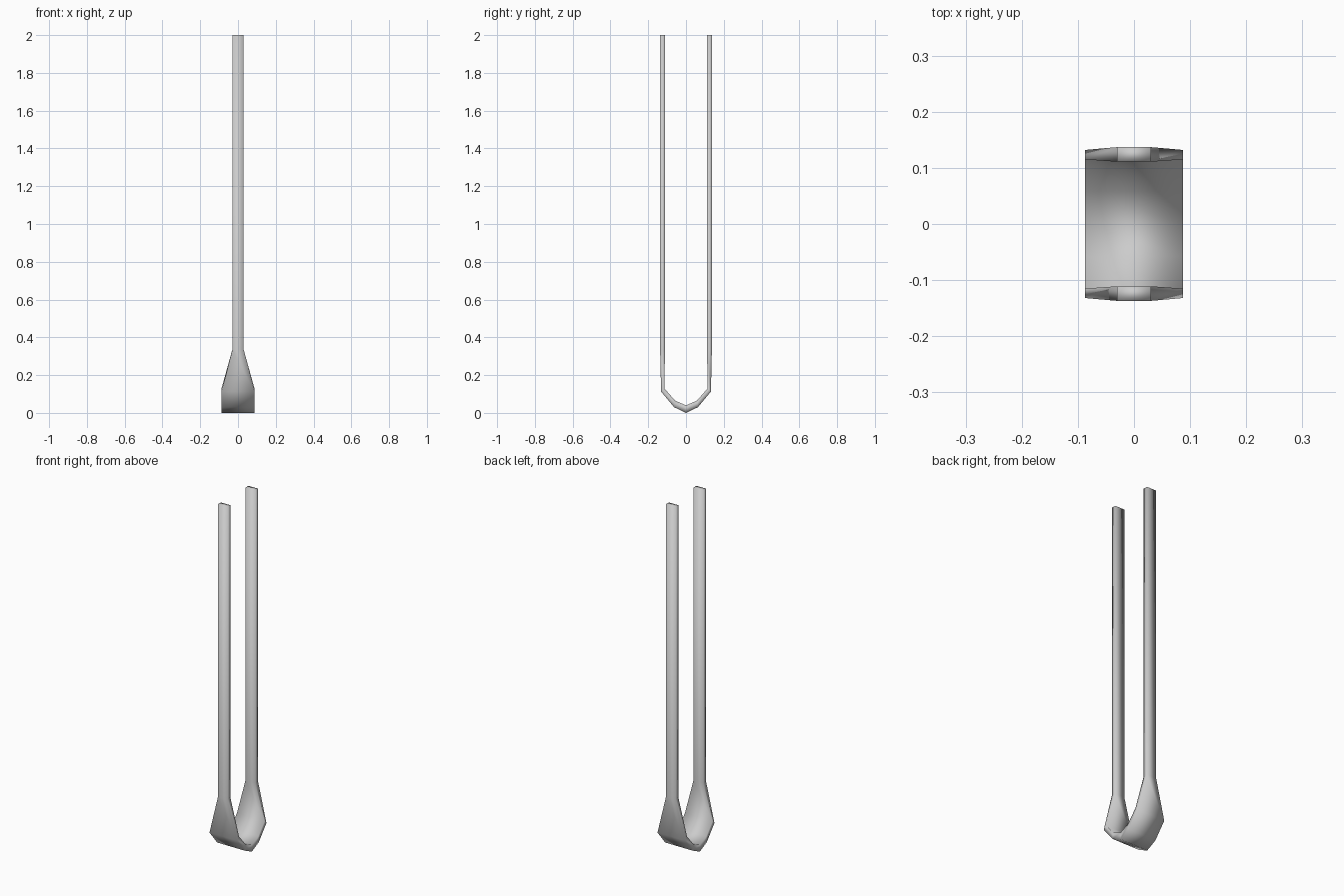
import bpy, bmesh

if "Cube" in bpy.data.objects:
    bpy.data.objects.remove(bpy.data.objects["Cube"])

grey = bpy.data.materials.new("light grey")
grey.diffuse_color = (0.6, 0.6, 0.6, 1)
grey.use_nodes = True
grey.node_tree.nodes["Principled BSDF"].inputs["Base Color"].default_value = grey.diffuse_color

# Half of the strap, bottom to tip: half width, outer (y, z), inner (y, z)
half = [
    (0.087, (0.0, 0.0), (0.0, 0.04)),
    (0.087, (0.063, 0.03), (0.058, 0.065)),
    (0.087, (0.132, 0.113), (0.115, 0.13)),
    (0.03, (0.137, 0.335), (0.111, 0.335)),
    (0.03, (0.137, 2.0), (0.111, 2.0)),
]


def mirrored(p):
    return (-p[0], p[1])


stations = [(w, mirrored(o), mirrored(i)) for w, o, i in reversed(half[1:])] + half

# Sweep the rectangular section along the U
bm = bmesh.new()
rings = []
for w, o, i in stations:
    rings.append([bm.verts.new(c) for c in
                  ((-w, *o), (w, *o), (w, *i), (-w, *i))])
for a, b in zip(rings, rings[1:]):
    for k in range(4):
        n = (k + 1) % 4
        bm.faces.new((a[k], a[n], b[n], b[k]))
bm.faces.new(rings[0])
bm.faces.new(rings[-1])
bmesh.ops.recalc_face_normals(bm, faces=bm.faces)
for f in bm.faces:
    f.smooth = True

mesh = bpy.data.meshes.new("tweezer_strap")
bm.to_mesh(mesh)
bm.free()
mesh.materials.append(grey)
strap = bpy.data.objects.new("tweezer_strap", mesh)
bpy.context.collection.objects.link(strap)
